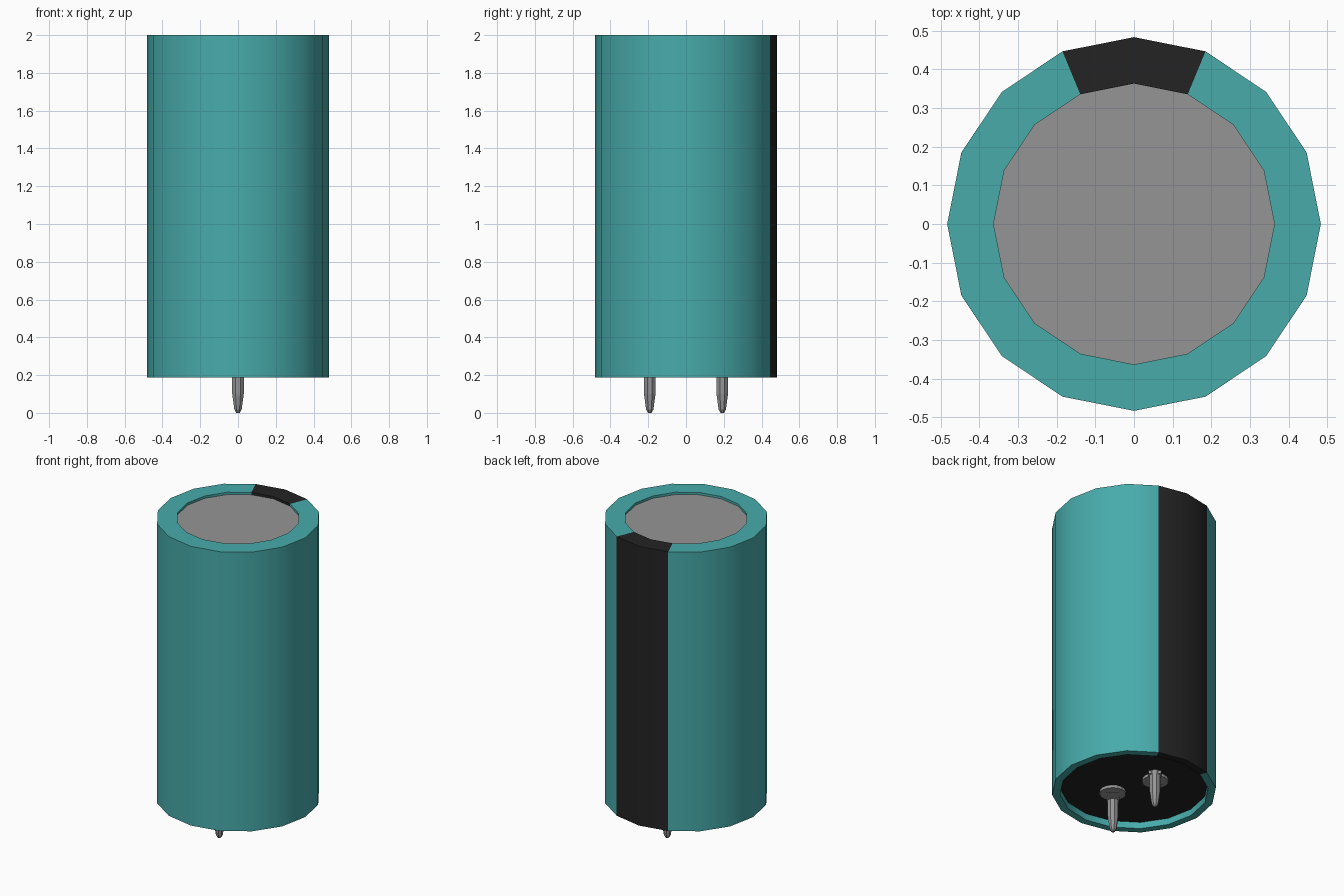
import bpy
import bmesh
import math

SIDES = 16

cube = bpy.data.objects.get("Cube")
if cube:
    bpy.data.objects.remove(cube)


def material(name, color):
    mat = bpy.data.materials.new(name)
    mat.use_nodes = True
    rgba = (*color, 1)
    mat.diffuse_color = rgba
    mat.node_tree.nodes["Principled BSDF"].inputs["Base Color"].default_value = rgba
    return mat


teal = material("teal", (0.065, 0.41, 0.41))
black = material("black", (0.017, 0.017, 0.017))
metal = material("metal grey", (0.3, 0.3, 0.3))


def lathe(name, profile, mats, sides=SIDES, center=(0, 0), turn=0, caps=False):
    """Revolve (radius, z) points, listed from top to bottom."""
    bm = bmesh.new()
    rings = []
    for r, z in profile:
        angles = [turn + 2 * math.pi * i / sides for i in range(sides)]
        rings.append([bm.verts.new((center[0] + r * math.cos(a),
                                    center[1] + r * math.sin(a), z)) for a in angles])
    for upper, lower in zip(rings, rings[1:]):
        for i in range(sides):
            j = (i + 1) % sides
            bm.faces.new((lower[i], lower[j], upper[j], upper[i]))
    if caps:
        bm.faces.new(rings[0])
        bm.faces.new(reversed(rings[-1]))
    mesh = bpy.data.meshes.new(name)
    bm.to_mesh(mesh)
    bm.free()
    for mat in mats:
        mesh.materials.append(mat)
    obj = bpy.data.objects.new(name, mesh)
    bpy.context.collection.objects.link(obj)
    return obj


# Outer sleeve with rolled lips; the two rear columns form the black stripe
sleeve = lathe("sleeve", [(0.363, 1.98), (0.363, 2.0), (0.483, 2.0),
                          (0.483, 0.188), (0.437, 0.188), (0.437, 0.235)], [teal, black])
for face in sleeve.data.polygons:
    angle = math.atan2(face.center.y, face.center.x)
    if abs(angle - math.pi / 2) < math.pi / 8:
        face.material_index = 1
bpy.context.view_layer.objects.active = sleeve
sleeve.select_set(True)
bpy.ops.object.shade_smooth_by_angle(angle=math.radians(30))

# Recessed end plates
lathe("top_plate", [(0.363, 1.985), (0.363, 1.96)], [metal], caps=True)
lathe("bottom_plate", [(0.437, 0.26), (0.437, 0.23)], [black], caps=True)

# Terminals: a rivet, a joining tab and a tapered pin on each side
for label, side in (("front", -1), ("rear", 1)):
    pin_at = (0, 0.192 * side)
    rivet_at = (-0.05 * side, 0.135 * side)
    lathe(label + "_rivet", [(0.077, 0.24), (0.077, 0.212)], [metal],
          center=rivet_at, caps=True)
    lathe(label + "_pin", [(0.042, 0.235), (0.033, 0.2), (0.033, 0.1),
                           (0.021, 0.018), (0.01, 0.0)], [metal], sides=8,
          center=pin_at, turn=math.pi / 8, caps=True)
    dx, dy = pin_at[0] - rivet_at[0], pin_at[1] - rivet_at[1]
    bpy.ops.mesh.primitive_cube_add(
        size=1, location=((pin_at[0] + rivet_at[0]) / 2, (pin_at[1] + rivet_at[1]) / 2, 0.218),
        rotation=(0, 0, math.atan2(dy, dx)))
    tab = bpy.context.object
    tab.name = label + "_tab"
    tab.scale = (math.hypot(dx, dy) + 0.06, 0.075, 0.02)
    tab.data.materials.append(metal)
